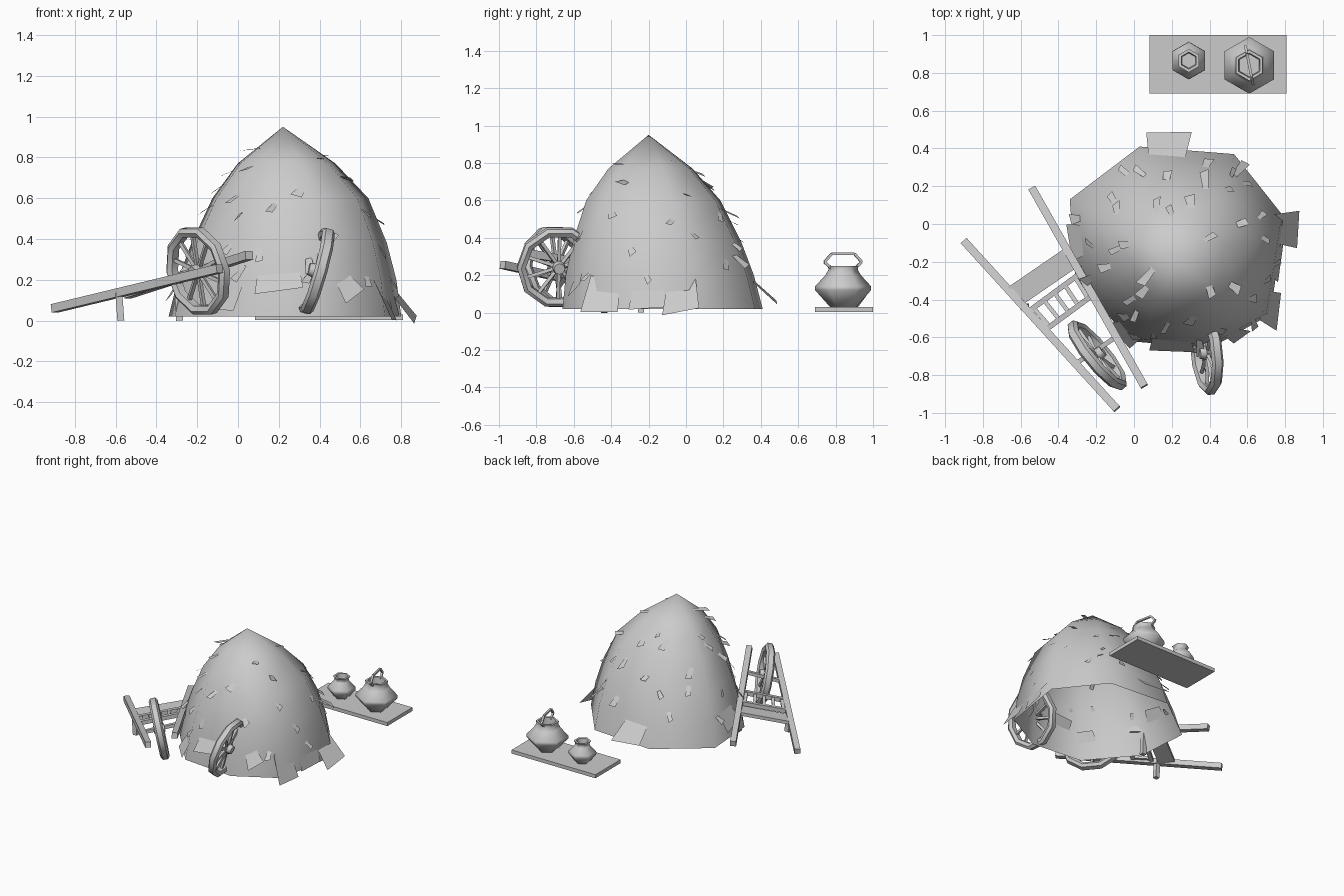
import bpy, bmesh, math, random
from math import sin, cos, tau, radians
from mathutils import Vector, Matrix
from mathutils.bvhtree import BVHTree

if "Cube" in bpy.data.objects:
    bpy.data.objects.remove(bpy.data.objects["Cube"])
random.seed(4)

grey = bpy.data.materials.new("plain grey")
grey.use_nodes = True
grey.diffuse_color = (0.6, 0.6, 0.6, 1)
grey.node_tree.nodes["Principled BSDF"].inputs["Base Color"].default_value = (0.6, 0.6, 0.6, 1)


def finish(name, bm, smooth=None):
    """Turn a bmesh into a named object; smooth is the sharp-edge angle in degrees."""
    me = bpy.data.meshes.new(name)
    bm.to_mesh(me)
    bm.free()
    me.materials.append(grey)
    ob = bpy.data.objects.new(name, me)
    bpy.context.collection.objects.link(ob)
    if smooth:
        bpy.ops.object.select_all(action='DESELECT')
        bpy.context.view_layer.objects.active = ob
        ob.select_set(True)
        bpy.ops.object.shade_smooth_by_angle(angle=radians(smooth))
    return ob


def bridge(bm, a, b):
    n = len(a)
    for i in range(n):
        j = (i + 1) % n
        bm.faces.new((a[i], a[j], b[j], b[i]))


def lathe(bm, profile, sides, matrix, turn=0, closed=False):
    """Revolve (radius, height) points around local z."""
    rings = []
    for r, z in profile:
        angles = [tau * i / sides + turn for i in range(sides)]
        rings.append([bm.verts.new(matrix @ Vector((r * cos(a), r * sin(a), z))) for a in angles])
    for a, b in zip(rings, rings[1:]):
        bridge(bm, a, b)
    if closed:
        bridge(bm, rings[-1], rings[0])
    else:
        bm.faces.new(rings[0][::-1])
        bm.faces.new(rings[-1])


def beam(bm, a, b, width, height):
    """Square bar from a to b."""
    a, b = Vector(a), Vector(b)
    rot = (b - a).to_track_quat('Y', 'Z').to_matrix().to_4x4()
    size = Matrix.Diagonal((width, (b - a).length, height, 1))
    bmesh.ops.create_cube(bm, size=1, matrix=Matrix.Translation((a + b) / 2) @ rot @ size)


# Haystack: an irregular outline shrinking toward the peak, open underneath
outline = [(.80, .03), (.53, .37), (.03, .41), (-.34, .13),
           (-.31, -.28), (-.02, -.62), (.40, -.66), (.72, -.48)]
base = Vector((.235, -.125))
layers = [(.02, 1, .235, -.125), (.2, .94, .245, -.14), (.38, .84, .255, -.155),
          (.6, .67, .26, -.175), (.77, .42, .24, -.19)]
bm = bmesh.new()
rings = []
for z, s, cx, cy in layers:
    ring = []
    for p in outline:
        q = (Vector(p) - base) * s
        ring.append(bm.verts.new((cx + q.x, cy + q.y, z)))
    rings.append(ring)
for a, b in zip(rings, rings[1:]):
    bridge(bm, a, b)
peak = bm.verts.new((.22, -.2, .95))
for i, v in enumerate(rings[-1]):
    bm.faces.new((v, rings[-1][(i + 1) % len(outline)], peak))
bm.normal_update()
surface = BVHTree.FromBMesh(bm)
finish("haystack", bm, 80)


def straw(bm, angle, z, length, top, bottom, lift, roll=0):
    """Flat tapered tuft lying on the stack, lifted outward at its lower end."""
    out = Vector((cos(radians(angle)), sin(radians(angle)), 0))
    point, normal, _, _ = surface.ray_cast(Vector((.24, -.16, z)), out)
    if point is None:
        return
    if normal.dot(out) < 0:
        normal = -normal
    side = Vector((0, 0, 1)).cross(normal).normalized()
    down = side.cross(normal).normalized()
    if down.z > 0:
        down = -down
    turn = Matrix.Rotation(radians(roll), 3, normal)
    side, down = turn @ side, turn @ down
    down = down * cos(radians(lift)) + normal * sin(radians(lift))
    point = point + normal * .004
    corners = [(-top, -.45), (top, -.5), (bottom, .45), (-bottom, .55)]
    bm.faces.new([bm.verts.new(point + side * w / 2 + down * length * t) for w, t in corners])


# Large thatch flaps round the foot: angle, height, length, widths, lift, roll
bm = bmesh.new()
for flap in [(97, .16, .32, .16, .24, 34, 0), (14, .11, .27, .14, .2, 32, 5),
             (-31, .10, .22, .16, .2, 20, -6), (265, .22, .18, .19, .24, 22, 4),
             (172, .2, .22, .14, .2, 12, 5), (236, .14, .2, .12, .18, 18, -8),
             (304, .19, .18, .06, .13, 24, 25), (-5, .09, .14, .16, .2, 8, 0)]:
    straw(bm, *flap)
finish("thatch_flaps", bm)

# Small loose tufts
bm = bmesh.new()
for row, (z, count) in enumerate([(.24, 9), (.38, 9), (.52, 8), (.66, 7), (.78, 5)]):
    for i in range(count):
        straw(bm, 360 * i / count + row * 23 + random.uniform(-12, 12),
              z + random.uniform(-.05, .05), random.uniform(.09, .14),
              random.uniform(.01, .03), random.uniform(.03, .06),
              random.uniform(8, 40), random.uniform(-35, 35))
for angle, z in [(68, .55), (210, .84), (283, .3), (55, .3)]:
    straw(bm, angle, z, .2, .015, .05, 38, 12)
finish("loose_straw", bm)


def wheel(name, centre, axis):
    """Faceted rim, hub and spokes."""
    rot = Vector(axis).to_track_quat('Z', 'Y').to_matrix().to_4x4()
    m = Matrix.Translation(centre) @ rot
    bm = bmesh.new()
    rim = [(.18, -.02), (.205, -.032), (.225, -.018), (.225, .018), (.205, .032), (.18, .02)]
    lathe(bm, rim, 10, m, closed=True)
    lathe(bm, [(.03, -.04), (.038, 0), (.03, .04)], 8, m)
    for i in range(10):
        a = tau * (i + .5) / 10
        d = Vector((cos(a), sin(a), 0))
        beam(bm, m @ (d * .02), m @ (d * .19), .018, .018)
    bmesh.ops.recalc_face_normals(bm, faces=bm.faces)
    finish(name, bm, 50)


wheel("barrow_wheel", (-.195, -.695, .243), (.77, .63, .2))
wheel("spare_wheel", (.385, -.68, .243), (.96, .1, -.27))

# Barrow: two shafts with a plank, ladder slats, axle and legs between them
left_a, left_b = Vector((-.9, -.09, .06)), Vector((-.09, -.98, .255))
right_a, right_b = Vector((-.54, .19, .13)), Vector((.055, -.86, .32))


def left(t):
    return left_a.lerp(left_b, t)


def right(t):
    return right_a.lerp(right_b, t)


bm = bmesh.new()
beam(bm, left_a, left_b, .042, .042)
beam(bm, right_a, right_b, .042, .042)
finish("barrow_shafts", bm)

bm = bmesh.new()
beam(bm, left(.33), right(.35), .12, .025)
finish("barrow_plank", bm)

bm = bmesh.new()
bars = [(left(.42), right(.43)), (left(.53), right(.54))]
for a, b in bars:
    beam(bm, a, b, .028, .03)
for i in range(5):
    t = .1 + .2 * i
    beam(bm, bars[0][0].lerp(bars[0][1], t), bars[1][0].lerp(bars[1][1], t), .022, .02)
finish("barrow_ladder", bm)

bm = bmesh.new()
beam(bm, left(.73), right(.75), .025, .025)
finish("barrow_axle", bm)

bm = bmesh.new()
for p in (left(.39), right(.41)):
    beam(bm, p, (p.x + .01, p.y, 0), .034, .034)
finish("barrow_legs", bm)

# Board with two six-sided pots
bm = bmesh.new()
beam(bm, (.445, .69, .017), (.445, 1, .017), .725, .028)
finish("board", bm)

bm = bmesh.new()
lathe(bm, [(.07, .03), (.15, .12), (.15, .14), (.095, .2), (.078, .23), (.082, .25),
           (.065, .25), (.06, .2)], 6, Matrix.Translation((.61, .84, 0)), tau / 12)
finish("kettle", bm, 60)

bm = bmesh.new()
lathe(bm, [(.055, .03), (.1, .09), (.098, .11), (.055, .155), (.05, .17), (.062, .19),
           (.045, .19), (.04, .15)], 6, Matrix.Translation((.29, .865, 0)), tau / 12)
finish("small_pot", bm, 60)

# Kettle handle: a faceted arch
bm = bmesh.new()
arch = [Vector((.61 - .2 * s, .84 + s, z)) for s, z in
        [(-.06, .235), (-.1, .27), (-.06, .315), (.06, .315), (.1, .27), (.06, .235)]]
for a, b in zip(arch, arch[1:]):
    beam(bm, a, b, .014, .014)
finish("kettle_handle", bm)
